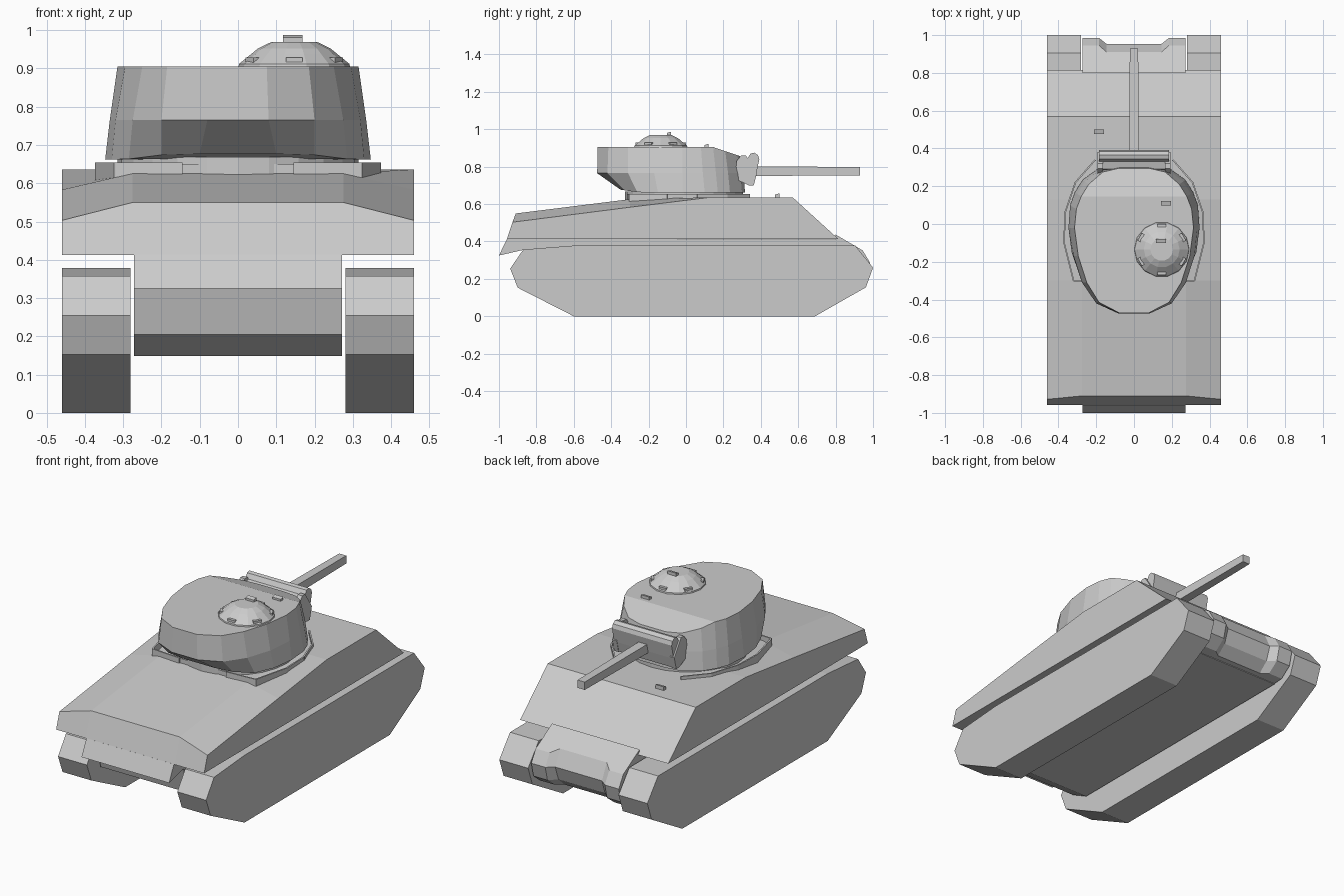
import bpy, bmesh, math
from mathutils import Vector


def loft(name, rings, strip_caps=False):
    """Skin a series of equal-length point rings and cap both ends."""
    bm = bmesh.new()
    vs = [[bm.verts.new(p) for p in r] for r in rings]
    n = len(rings[0])
    for a, b in zip(vs, vs[1:]):
        for i in range(n):
            j = (i + 1) % n
            bm.faces.new((a[i], a[j], b[j], b[i]))
    for cap in (vs[0], vs[-1]):
        if strip_caps:
            for i in range(n // 2 - 1):
                bm.faces.new((cap[i], cap[i + 1], cap[n - 2 - i], cap[n - 1 - i]))
        else:
            bm.faces.new(cap)
    bmesh.ops.recalc_face_normals(bm, faces=bm.faces)
    me = bpy.data.meshes.new(name)
    bm.to_mesh(me)
    bm.free()
    ob = bpy.data.objects.new(name, me)
    bpy.context.collection.objects.link(ob)
    return ob


def side(x, yz):
    return [(x, y, z) for y, z in yz]


def prism(name, x0, x1, yz):
    return loft(name, [side(x0, yz), side(x1, yz)])


def box(name, x0, x1, y0, y1, z0, z1):
    return prism(name, x0, x1, [(y0, z0), (y1, z0), (y1, z1), (y0, z1)])


# Tracks
track = [(-0.94, 0.255), (-0.90, 0.153), (-0.60, 0), (0.69, 0), (0.962, 0.155),
         (1.0, 0.26), (0.905, 0.378), (-0.60, 0.378), (-0.87, 0.357)]
for s, n in ((-1, "left"), (1, "right")):
    prism("track_" + n, s * 0.281, s * 0.46, track)

# Upper hull: flat middle, deck corners falling away toward the engine end
edge = [(-0.957, 0.413), (-0.928, 0.503), (-0.30, 0.583), (0.13, 0.636),
        (0.57, 0.636), (0.815, 0.413)]
mid = [(-0.957, 0.413), (-0.91, 0.55), (-0.30, 0.626), (0.13, 0.636),
       (0.57, 0.636), (0.815, 0.413)]
loft("upper_hull", [side(-0.46, edge), side(-0.275, mid),
                    side(0.275, mid), side(0.46, edge)])

# Lower hull with overhanging engine plate
prism("lower_hull", -0.272, 0.272,
      [(-0.957, 0.414), (-1.0, 0.325), (-0.87, 0.355), (-0.83, 0.205),
       (-0.72, 0.148), (0.84, 0.148), (0.84, 0.41)])

# Transmission cover: proud housings at the sides, recessed centre
proud = [(0.80, 0.437), (0.945, 0.352), (0.985, 0.285), (0.965, 0.205),
         (0.90, 0.155), (0.80, 0.148)]
inset = [(0.80, 0.437), (0.91, 0.372), (0.953, 0.285), (0.925, 0.205),
         (0.87, 0.155), (0.80, 0.148)]
loft("transmission_cover",
     [side(-0.272, proud), side(-0.185, proud), side(-0.145, inset),
      side(0.145, inset), side(0.185, proud), side(0.272, proud)])


# Turret shell from mirrored half outlines
def outline(half, zf):
    return ([(x, y, zf(y)) for x, y in half]
            + [(-x, y, zf(y)) for x, y in reversed(half)])


low = [(0.10, -0.35), (0.20, -0.33), (0.285, -0.26), (0.33, -0.15), (0.347, -0.02),
       (0.338, 0.10), (0.312, 0.17), (0.27, 0.235), (0.18, 0.30), (0.08, 0.315)]
belly = [(0.08, -0.475), (0.20, -0.42), (0.275, -0.31), (0.32, -0.17), (0.335, -0.02),
         (0.325, 0.09), (0.30, 0.16), (0.26, 0.225), (0.175, 0.29), (0.08, 0.31)]
roof = [(0.075, -0.472), (0.185, -0.415), (0.25, -0.31), (0.295, -0.17), (0.315, -0.02),
        (0.305, 0.08), (0.28, 0.145), (0.24, 0.21), (0.165, 0.275), (0.08, 0.295)]
loft("turret", [outline(low, lambda y: 0.662 + max(0, -y - 0.25) * 0.15),
                outline(belly, lambda y: 0.765),
                outline(roof, lambda y: 0.905 - max(0, y - 0.145) * 0.34)], True)


def circle(cx, cy, r, z, n):
    return [(cx + r * math.cos(math.tau * i / n), cy + r * math.sin(math.tau * i / n), z)
            for i in range(n)]


# Turret ring
loft("turret_ring", [circle(0, -0.01, 0.315, z, 24) for z in (0.61, 0.668)])

# Low splinter guard around the ring
guard = [(0.145, -0.312), (0.32, -0.30), (0.37, -0.10), (0.365, 0.06),
         (0.31, 0.22), (0.205, 0.34)]


def wall(name, a, b, z0, z1, t=0.008):
    a, b = Vector((*a, 0)), Vector((*b, 0))
    d = (b - a).normalized()
    o = Vector((-d.y, d.x, 0)) * t / 2
    loft(name, [[p + o + Vector((0, 0, z)) for p, o in ((a, o), (b, o), (b, -o), (a, -o))]
                for z in (z0, z1)])


for s in (-1, 1):
    for a, b in zip(guard, guard[1:]):
        wall("splinter_guard", (s * a[0], a[1]), (s * b[0], b[1]), 0.60, 0.654)
wall("splinter_guard_middle", (-0.145, -0.305), (0.145, -0.305), 0.61, 0.65)

# Gun mantlet, end cheeks and barrel
mantlet = prism("mantlet", -0.185, 0.185,
                [(0.27, 0.73), (0.335, 0.702), (0.36, 0.702), (0.375, 0.76), (0.392, 0.84),
                 (0.385, 0.862), (0.365, 0.875), (0.345, 0.87), (0.33, 0.845), (0.29, 0.835)])
for s in (-1, 1):
    prism("mantlet_cheek", s * 0.165, s * 0.193,
          [(0.265, 0.735), (0.335, 0.70), (0.362, 0.70), (0.38, 0.77), (0.36, 0.80),
           (0.32, 0.86), (0.295, 0.86), (0.27, 0.83)])
loft("gun_barrel", [[(x * w, y, 0.776 + z * w) for x, z in ((-1, -1), (1, -1), (1, 1), (-1, 1))]
                    for y, w in ((0.36, 0.026), (0.93, 0.022))])

# Commander's cupola with vision blocks
cx, cy = 0.147, -0.135
loft("cupola", [circle(cx, cy, r, z, 14) for r, z in
                ((0.147, 0.90), (0.144, 0.912), (0.112, 0.938), (0.095, 0.952), (0.06, 0.969))])
for k in range(6):
    ang = math.tau * (k + 0.5) / 6
    b = box("vision_block", 0.112, 0.135, -0.022, 0.022, 0.915, 0.929)
    b.location = (cx, cy, 0)
    b.rotation_euler.z = ang

# Periscopes on the cupola, turret roof and hull deck
for n, x, y, z in (("cupola_periscope", 0.143, -0.09, 0.965),
                   ("roof_periscope", 0.17, 0.11, 0.90),
                   ("driver_periscope", -0.185, 0.488, 0.635)):
    prism(n, x - 0.026, x + 0.026,
          [(y - 0.011, z), (y + 0.011, z), (y + 0.011, z + 0.022), (y - 0.011, z + 0.016)])
